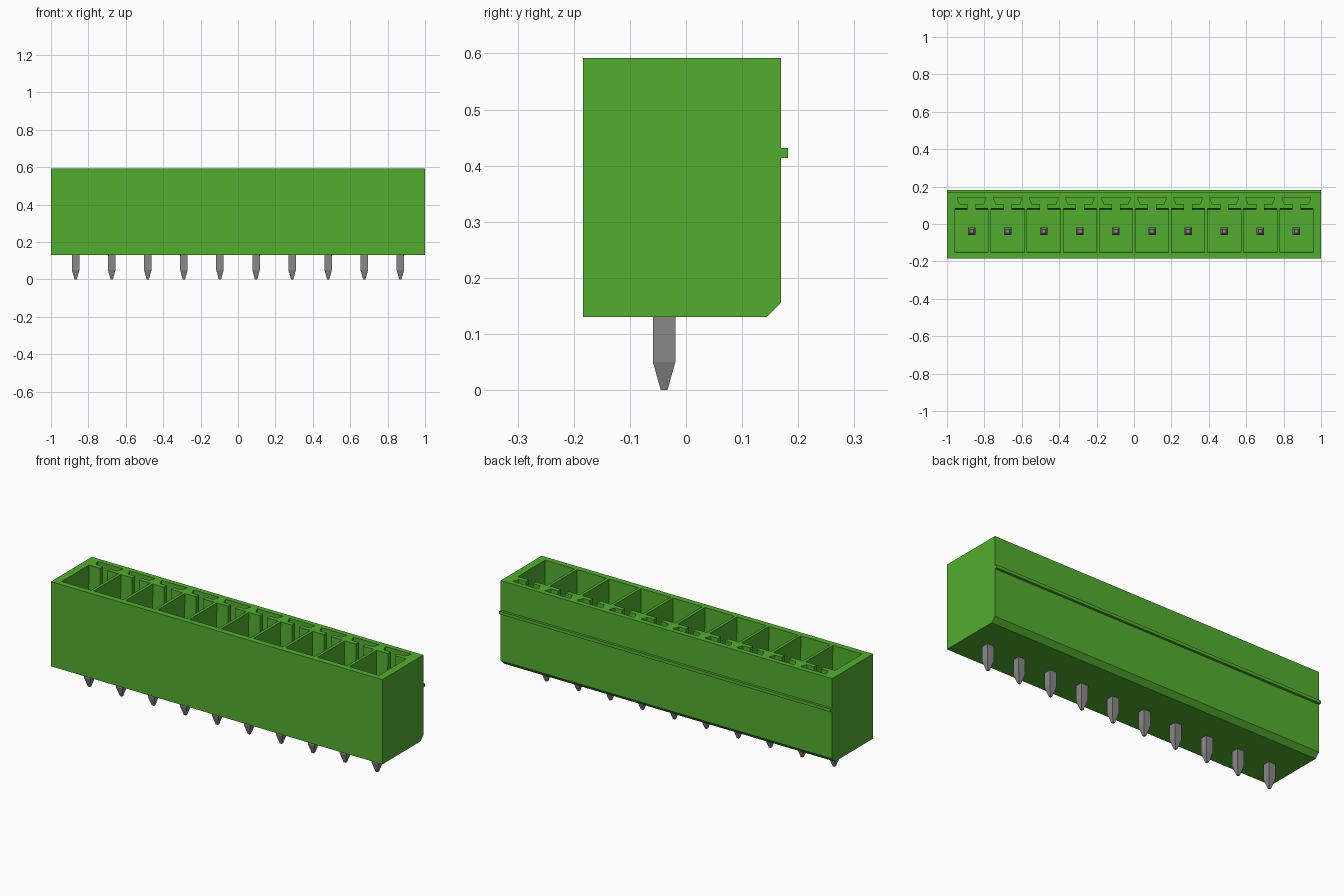
import bpy

cube = bpy.data.objects.get("Cube")
if cube:
    bpy.data.objects.remove(cube, do_unlink=True)

COUNT, PITCH = 10, 0.1929
PIN_Y = -0.039
TOP, FLOOR = 0.592, 0.22
XS = [(i - (COUNT - 1) / 2) * PITCH for i in range(COUNT)]


def material(name, rgb):
    m = bpy.data.materials.new(name)
    m.use_nodes = True
    color = (*rgb, 1)
    m.diffuse_color = color
    bsdf = next(n for n in m.node_tree.nodes if n.type == 'BSDF_PRINCIPLED')
    bsdf.inputs["Base Color"].default_value = color
    return m


green = material("green plastic", (0.085, 0.42, 0.028))
grey = material("grey metal", (0.25, 0.25, 0.25))


def loft(rings):
    """Vertices and faces of a closed solid running through equal-sized rings."""
    n = len(rings[0])
    verts = [v for ring in rings for v in ring]
    faces = [list(range(n))[::-1], list(range(len(verts) - n, len(verts)))]
    for r in range(len(rings) - 1):
        a = r * n
        faces += [[a + i, a + (i + 1) % n, a + n + (i + 1) % n, a + n + i]
                  for i in range(n)]
    return verts, faces


def make_mesh(name, verts, faces, mat):
    mesh = bpy.data.meshes.new(name)
    mesh.from_pydata(verts, [], faces)
    mesh.materials.append(mat)
    return mesh


def add_object(name, mesh, location=(0, 0, 0)):
    ob = bpy.data.objects.new(name, mesh)
    ob.location = location
    bpy.context.collection.objects.link(ob)
    return ob


# Housing: side profile with bottom chamfer and back rib, extruded along x
profile = [(-0.184, 0.13), (0.144, 0.13), (0.169, 0.155), (0.169, 0.414),
           (0.182, 0.414), (0.182, 0.431), (0.169, 0.431), (0.169, TOP),
           (-0.184, TOP)]
verts, faces = loft([[(x, y, z) for y, z in profile] for x in (-1, 1)])
housing = add_object("housing", make_mesh("housing", verts, faces, green))

# Cutter: one keyed socket per pin (cavity, neck and flared key slot)
half = [(0.0885, -0.152), (0.0885, 0.082), (0.021, 0.082),
        (0.021, 0.107), (0.064, 0.107), (0.0775, 0.142)]
outline = half + [(-x, y) for x, y in reversed(half)]
DRAFT = {-0.152: 0.006, 0.082: -0.007}   # front and back walls lean inwards
cut_verts, cut_faces = [], []
for cx in XS:
    bottom = [(cx + x, y + DRAFT.get(y, 0), FLOOR) for x, y in outline]
    top = [(cx + x, y, TOP) for x, y in outline]
    above = [(cx + x, y, TOP + 0.05) for x, y in outline]
    v, f = loft([bottom, top, above])
    base = len(cut_verts)
    cut_verts += v
    cut_faces += [[base + i for i in face] for face in f]
cutter = add_object("socket_cutter",
                    make_mesh("socket_cutter", cut_verts, cut_faces, green))
cutter.hide_render = True

# Cut the sockets and discard the cutter
mod = housing.modifiers.new("sockets", 'BOOLEAN')
mod.operation = 'DIFFERENCE'
mod.solver = 'EXACT'
mod.object = cutter
bpy.context.view_layer.objects.active = housing
bpy.ops.object.modifier_apply(modifier=mod.name)
bpy.data.objects.remove(cutter, do_unlink=True)

# Pins: square posts tapered at both ends, sharing one mesh
rings = []
for r, z in [(0.006, 0), (0.02, 0.05), (0.02, 0.44), (0.01, 0.47)]:
    rings.append([(-r, -r, z), (r, -r, z), (r, r, z), (-r, r, z)])
pin_mesh = make_mesh("pin", *loft(rings), grey)
for i, x in enumerate(XS):
    add_object(f"pin_{i + 1}", pin_mesh, (x, PIN_Y, 0))
